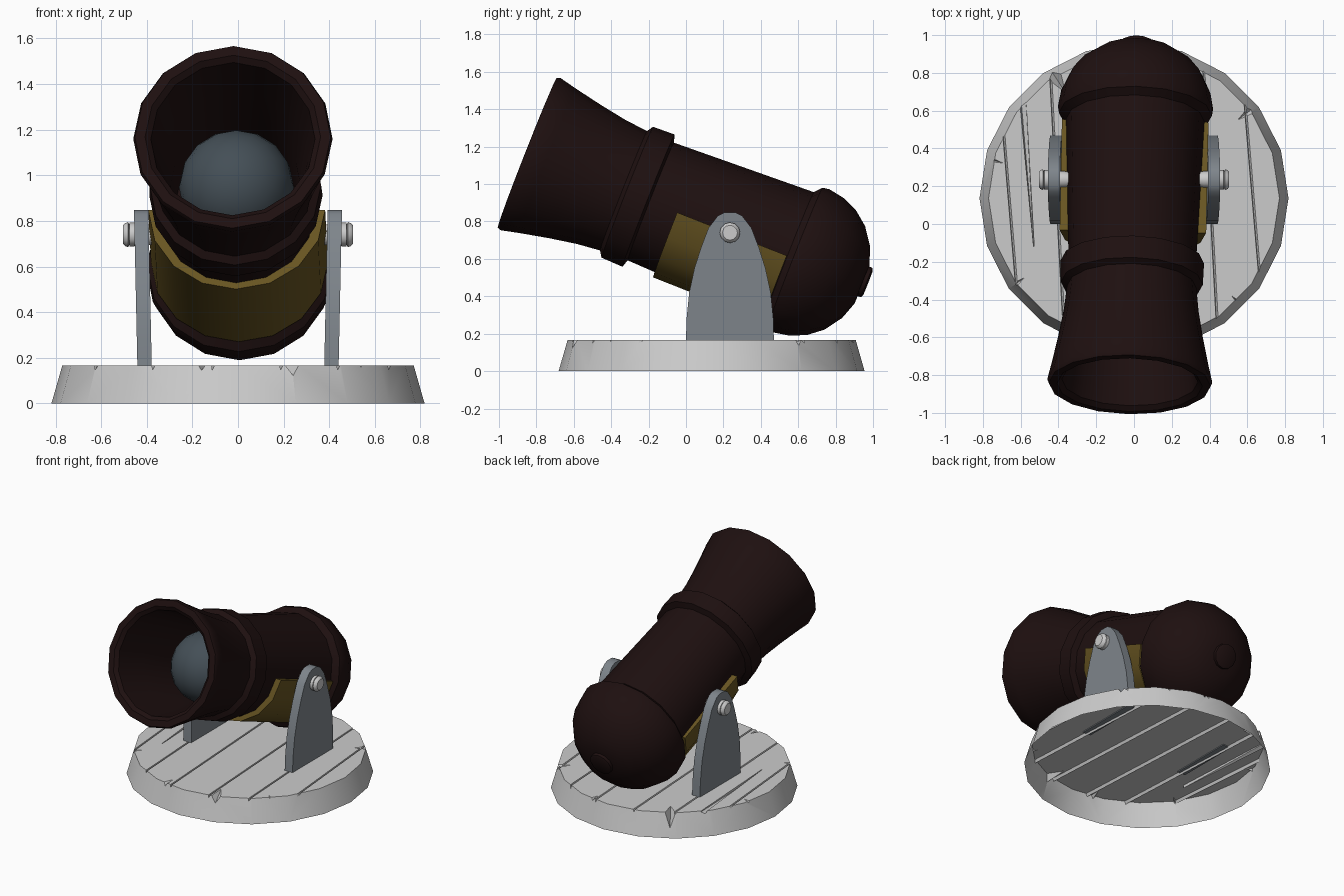
import bpy, bmesh, math
from mathutils import Matrix, Vector

if "Cube" in bpy.data.objects:
    bpy.data.objects.remove(bpy.data.objects["Cube"])


def material(name, rgb):
    m = bpy.data.materials.new(name)
    m.diffuse_color = (*rgb, 1)
    m.use_nodes = True
    m.node_tree.nodes["Principled BSDF"].inputs["Base Color"].default_value = m.diffuse_color
    return m


IRON = material("dark_iron", (0.013, 0.005, 0.005))
BRASS = material("brass", (0.14, 0.092, 0.016))
STEEL = material("steel", (0.21, 0.235, 0.26))
BALL = material("ball_iron", (0.058, 0.078, 0.094))


def make(name, bm, mat=None, matrix=None, angle=35):
    bmesh.ops.recalc_face_normals(bm, faces=bm.faces)
    me = bpy.data.meshes.new(name)
    bm.to_mesh(me)
    bm.free()
    ob = bpy.data.objects.new(name, me)
    bpy.context.collection.objects.link(ob)
    if mat:
        me.materials.append(mat)
    if matrix:
        ob.matrix_world = matrix
    smooth(ob, angle)
    return ob


def smooth(ob, angle):
    bpy.ops.object.select_all(action='DESELECT')
    ob.select_set(True)
    bpy.context.view_layer.objects.active = ob
    if angle:
        bpy.ops.object.shade_smooth_by_angle(angle=math.radians(angle))


def lathe(profile, sides):
    """Revolve (height, radius) points about z; end rings are capped."""
    bm = bmesh.new()
    rings = []
    for h, r in profile:
        ts = [2 * math.pi * i / sides for i in range(sides)]
        rings.append([bm.verts.new((r * math.sin(t), r * math.cos(t), h)) for t in ts])
    for a, b in zip(rings, rings[1:]):
        for i in range(sides):
            j = (i + 1) % sides
            bm.faces.new((a[i], a[j], b[j], b[i]))
    bm.faces.new(rings[0])
    bm.faces.new(rings[-1])
    return bm


# Tilted barrel frame: local z runs to the muzzle, origin at the pivot
PIVOT = Vector((0, 0.235, 0.74))
tilt = math.radians(21.5)
c, s = math.cos(tilt), math.sin(tilt)
frame = Matrix(((1, 0, 0), (0, s, -c), (0, c, s))).to_4x4()
frame = Matrix.Translation(PIVOT) @ Matrix.Rotation(math.radians(-1.2), 4, 'Z') @ frame

# Barrel with breech dome, reinforcing band, flared muzzle and hollow bore
barrel = [(-0.758, 0.11), (-0.725, 0.205), (-0.66, 0.297), (-0.585, 0.357), (-0.50, 0.395),
          (-0.41, 0.411), (-0.372, 0.405), (-0.338, 0.366), (0.455, 0.338), (0.468, 0.380),
          (0.59, 0.376), (0.612, 0.343), (0.74, 0.356), (0.89, 0.382), (1.05, 0.415),
          (1.145, 0.437), (1.166, 0.429), (1.168, 0.385), (1.145, 0.36), (0.9, 0.325),
          (0.6, 0.285), (0.3, 0.275)]
make("barrel", lathe(barrel, 16), IRON, frame)

# Breech knob
make("breech_knob", lathe([(-0.785, 0.07), (-0.778, 0.084), (-0.70, 0.09)], 12), IRON,
     frame @ Matrix.Translation((0, 0.02, 0)))

# Cannonball in the bore
bm = bmesh.new()
bmesh.ops.create_uvsphere(bm, u_segments=16, v_segments=12, radius=0.252)
make("cannonball", bm, BALL, frame @ Matrix.Translation((0.005, -0.015, 0.605)), 60)

# Brass half-shell cradle under the barrel
bm = bmesh.new()
rows = []
for i in range(9):
    t = math.pi / 2 + math.pi * i / 8
    rows.append([bm.verts.new((r * math.sin(t), (r - 0.015) * math.cos(t), h))
                 for h, r in ((-0.335, 0.345), (-0.335, 0.388), (0.295, 0.388), (0.295, 0.345))])
for a, b in zip(rows, rows[1:]):
    for k in range(4):
        bm.faces.new((a[k], a[k - 1], b[k - 1], b[k]))
bm.faces.new(rows[0])
bm.faces.new(rows[-1])
make("cradle", bm, BRASS, frame)

# Side brackets and pivot bolts
half = [(0.235, 0.16), (0.232, 0.28), (0.218, 0.42), (0.19, 0.55), (0.155, 0.66),
        (0.115, 0.765), (0.065, 0.83), (0.03, 0.848)]
outline = half + [(-y, z) for y, z in reversed(half)]
bolt = [(0.33, 0.037), (0.37, 0.045), (0.40, 0.045), (0.452, 0.045), (0.453, 0.052),
        (0.475, 0.052), (0.477, 0.045), (0.482, 0.055), (0.495, 0.05), (0.504, 0.04)]
for side, label in ((-1, "left"), (1, "right")):
    bm = bmesh.new()
    inner, outer = [], []
    for y, z in outline:
        lean = 0.378 + 0.015 * (z - 0.16) / 0.69
        inner.append(bm.verts.new((side * lean, PIVOT.y + y, z)))
        outer.append(bm.verts.new((side * (lean + 0.063), PIVOT.y + y, z)))
    bm.faces.new(inner)
    bm.faces.new(outer)
    for i in range(len(inner)):
        bm.faces.new((inner[i - 1], inner[i], outer[i], outer[i - 1]))
    make(label + "_bracket", bm, STEEL)
    make(label + "_bolt", lathe(bolt, 12), None,
         Matrix.Translation(PIVOT) @ Matrix.Rotation(side * math.pi / 2, 4, 'Y'))

# Round plank base, cut while solid and opened underneath afterwards
CY = 0.137
TOP = 0.167
base = make("plank_base", lathe([(0, 0.818), (TOP, 0.77)], 20), None,
            Matrix.Translation((0, CY, 0)))

# Cutters: plank seams across the top, plus splintered notches in the rim
cut = bmesh.new()


def prism(points):
    vs = [cut.verts.new(p) for p in points]
    bmesh.ops.convex_hull(cut, input=vs)


def seam(x0, y0, x1, y1, w0=0.006, w1=0.006):
    pts = []
    for x, y, w in ((x0, y0, w0), (x1, y1, w1)):
        pts += [(x - w, y, TOP + 0.003), (x + w, y, TOP + 0.003),
                (x + w, y, TOP - 0.004), (x - w * 0.5, y, TOP - 0.02)]
    prism(pts)


def notch(deg, width, depth, length):
    rot = Matrix.Rotation(math.radians(deg), 3, 'Z')
    pts = [(0.85, -width, 0.2), (0.85, width, 0.2), (0.85, 0, 0.16 - depth),
           (0.77 - length, 0, 0.18)]
    prism([rot @ Vector(p) + Vector((0, CY, 0)) for p in pts])


for line in ((-0.70, 0.60, -0.62, -0.35), (-0.60, 0.80, -0.53, -0.12, 0.02, 0.002),
             (-0.45, 0.95, -0.36, -0.75), (-0.20, 1.0, -0.10, -0.8),
             (0.10, 1.0, 0.20, -0.8), (0.36, 0.98, 0.45, -0.7),
             (0.57, 0.85, 0.68, -0.45)):
    seam(*line)
for deg, width, depth, length in ((-144, 0.05, 0.03, 0.1), (-102, 0.06, 0.04, 0.12),
                                  (-72, 0.08, 0.06, 0.16), (-45, 0.04, 0.03, 0.08),
                                  (37, 0.06, 0.05, 0.12), (80, 0.05, 0.04, 0.1),
                                  (123, 0.08, 0.14, 0.12), (165, 0.04, 0.03, 0.1)):
    notch(deg, width, depth, length)
cutter = make("groove_cutter", cut, None, None, 0)
cutter.hide_render = True
mod = base.modifiers.new("grooves", 'BOOLEAN')
mod.operation = 'DIFFERENCE'
mod.solver = 'EXACT'
mod.use_self = True
mod.object = cutter
smooth(base, 0)
bpy.ops.object.modifier_apply(modifier=mod.name)
bpy.data.objects.remove(cutter)

# Open the underside so the base is a shell
bm = bmesh.new()
bm.from_mesh(base.data)
under = [f for f in bm.faces if all(v.co.z < 0.001 for v in f.verts)]
bmesh.ops.delete(bm, geom=under, context='FACES')
bm.to_mesh(base.data)
bm.free()
smooth(base, 30)
